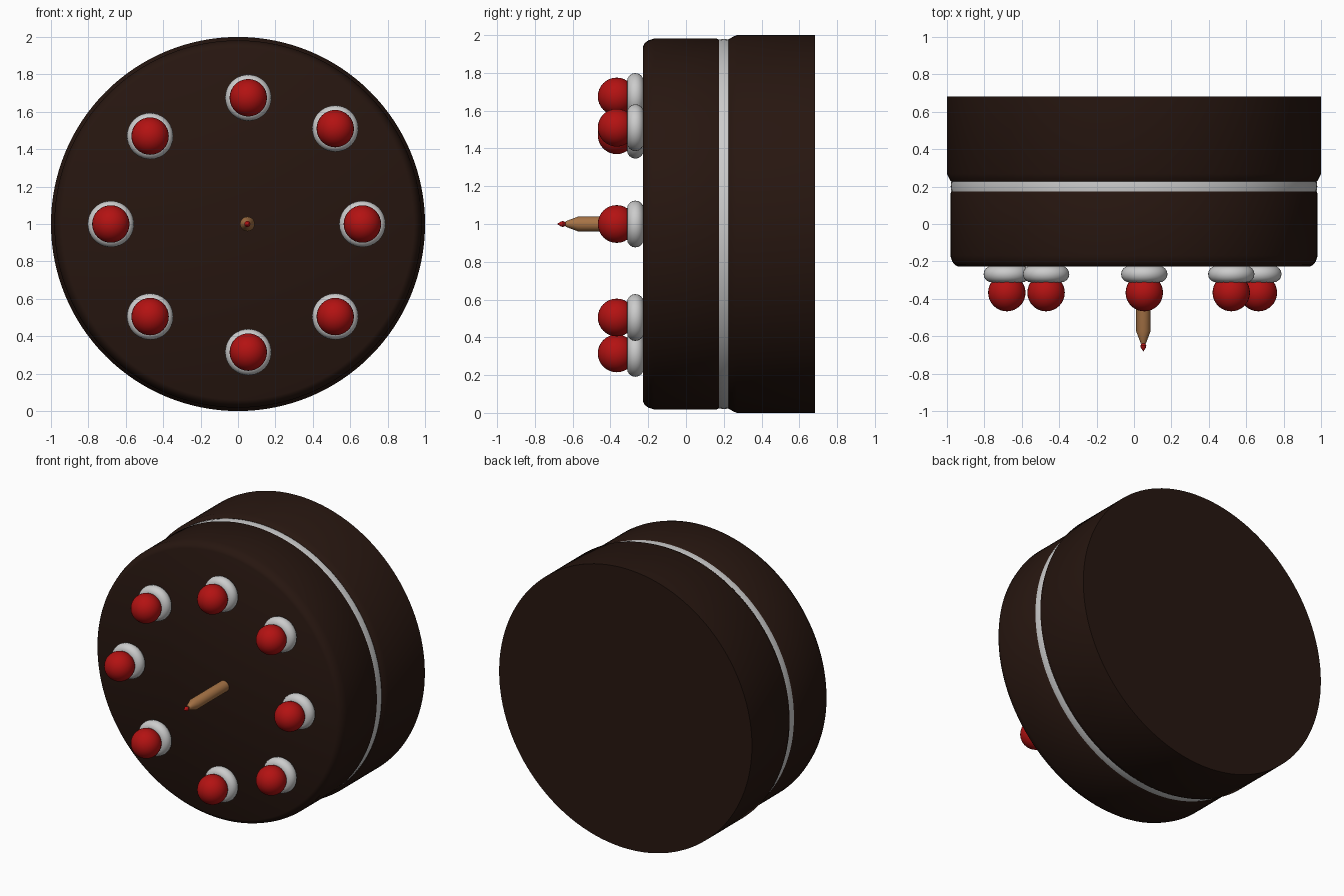
import bpy, bmesh, math
from mathutils import Matrix

if "Cube" in bpy.data.objects:
    bpy.data.objects.remove(bpy.data.objects["Cube"])


def material(name, rgb):
    m = bpy.data.materials.new(name)
    m.diffuse_color = (*rgb, 1)
    m.use_nodes = True
    m.node_tree.nodes["Principled BSDF"].inputs["Base Color"].default_value = m.diffuse_color
    return m


chocolate = material("chocolate", (0.02, 0.008, 0.005))
cream = material("cream", (0.8, 0.8, 0.8))
red = material("cherry_red", (0.45, 0.006, 0.006))
wax = material("wax", (0.38, 0.17, 0.06))


def finish(bm, name, mat, angle=35):
    bmesh.ops.recalc_face_normals(bm, faces=bm.faces)
    me = bpy.data.meshes.new(name)
    bm.to_mesh(me)
    bm.free()
    me.materials.append(mat)
    ob = bpy.data.objects.new(name, me)
    bpy.context.collection.objects.link(ob)
    bpy.ops.object.select_all(action='DESELECT')
    ob.select_set(True)
    bpy.context.view_layer.objects.active = ob
    bpy.ops.object.shade_smooth_by_angle(angle=math.radians(angle))
    return ob


def lathe(name, profile, mat, x=0, z=1, steps=64, closed=False):
    """Revolve (radius, y) points around a line parallel to y."""
    bm = bmesh.new()
    verts = [bm.verts.new((x + r, y, z)) for r, y in profile]
    pairs = list(zip(verts, verts[1:]))
    if closed:
        pairs.append((verts[-1], verts[0]))
    edges = [bm.edges.new(p) for p in pairs]
    bmesh.ops.spin(bm, geom=verts + edges, cent=(x, 0, z), axis=(0, 1, 0),
                   angle=math.tau, steps=steps)
    bmesh.ops.remove_doubles(bm, verts=bm.verts, dist=1e-5)
    return finish(bm, name, mat)


# Cake layers, lying on their side
lathe("front_cake_layer", [(0, -0.228), (0.94, -0.228), (0.958, -0.218), (0.972, -0.2),
                           (0.982, -0.168), (0.982, 0.16), (0.975, 0.178), (0, 0.178)],
      chocolate, steps=128)
lathe("cream_filling", [(0, 0.172), (0.976, 0.172), (0.98, 0.2), (0.976, 0.232), (0, 0.232)],
      cream, steps=128)
lathe("back_cake_layer", [(0, 0.226), (0.978, 0.226), (0.988, 0.243), (1.0, 0.268),
                          (1.0, 0.683), (0, 0.683)], chocolate, steps=128)

# Cherries in rings of whipped cream
spots = [(0.055, 1.675), (0.52, 1.51), (0.665, 1.0), (0.52, 0.505),
         (0.055, 0.315), (-0.47, 0.505), (-0.68, 1.0), (-0.47, 1.47)]
ring = [(0.08 + 0.044 * math.cos(a), -0.268 + 0.044 * math.sin(a))
        for a in (math.tau * i / 16 for i in range(16))]
for i, (x, z) in enumerate(spots, 1):
    lathe(f"cream_ring_{i}", ring, cream, x, z, 40, closed=True)
    bm = bmesh.new()
    bmesh.ops.create_uvsphere(bm, u_segments=32, v_segments=16, radius=0.1,
                              matrix=Matrix.Translation((x, -0.367, z)))
    finish(bm, f"cherry_{i}", red)

# Candle and its flame
lathe("candle", [(0, -0.2), (0.039, -0.2), (0.039, -0.572), (0.014, -0.638), (0, -0.638)],
      wax, x=0.05, steps=32)
lathe("flame", [(0, -0.634), (0.01, -0.639), (0.016, -0.65), (0.014, -0.66),
                (0.006, -0.673), (0, -0.683)], red, x=0.05, steps=20)
